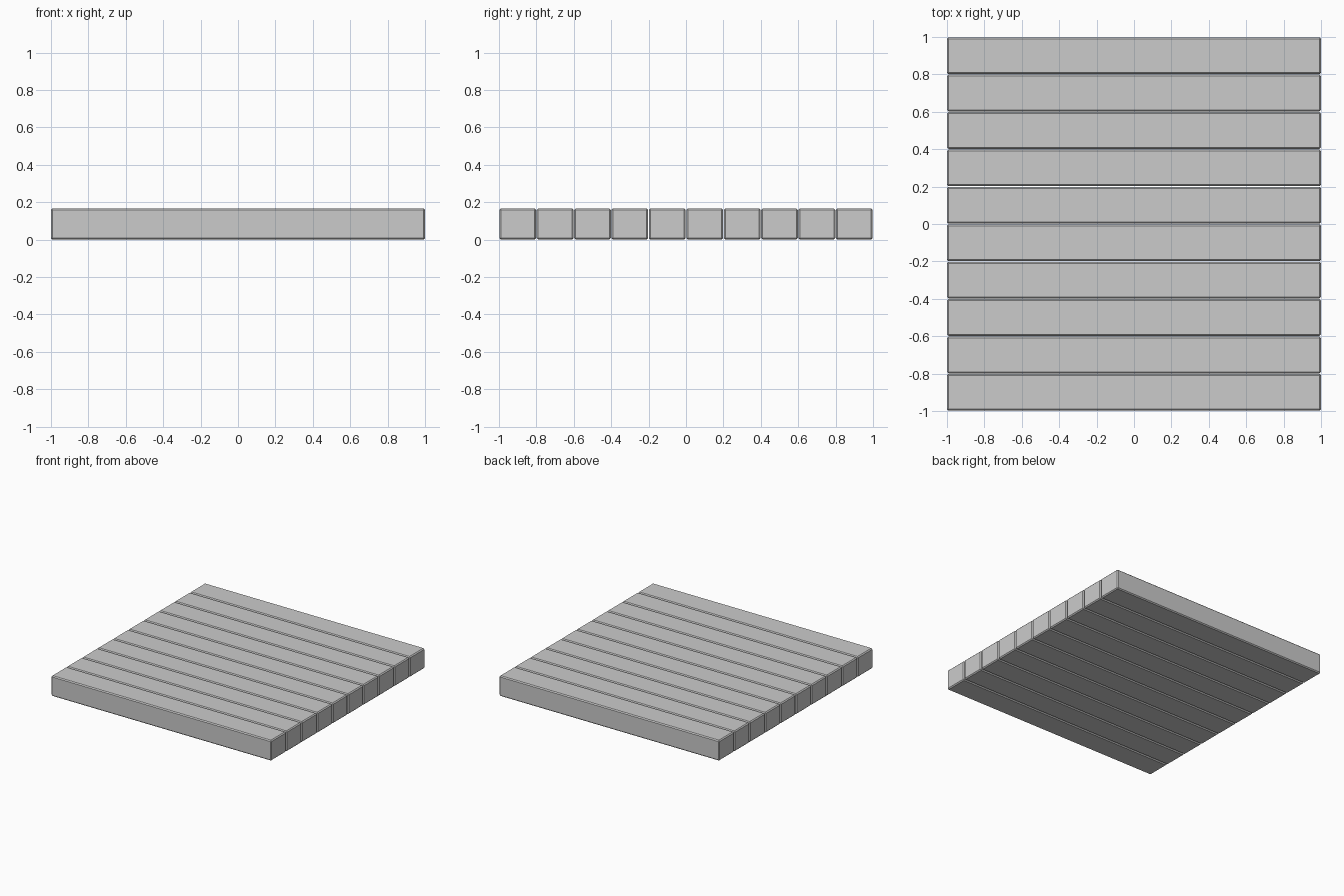
import bpy

if "Cube" in bpy.data.objects:
    bpy.data.objects.remove(bpy.data.objects["Cube"])

COUNT = 10
LENGTH, HEIGHT = 2.0, 0.167
PITCH = 0.2
WIDTH = 0.196
BEVEL = 0.008


def plank(name, y):
    # One long board with narrow chamfered edges
    bpy.ops.mesh.primitive_cube_add(size=1, location=(0, y, HEIGHT / 2))
    ob = bpy.context.object
    ob.name = name
    ob.scale = (LENGTH, WIDTH, HEIGHT)
    bpy.ops.object.transform_apply(location=False, rotation=False, scale=True)
    mod = ob.modifiers.new("edge_chamfer", 'BEVEL')
    mod.width = BEVEL
    mod.segments = 1
    return ob


# Row of boards side by side with thin gaps
for i in range(COUNT):
    plank(f"floor_plank_{i + 1}", (i - (COUNT - 1) / 2) * PITCH)
